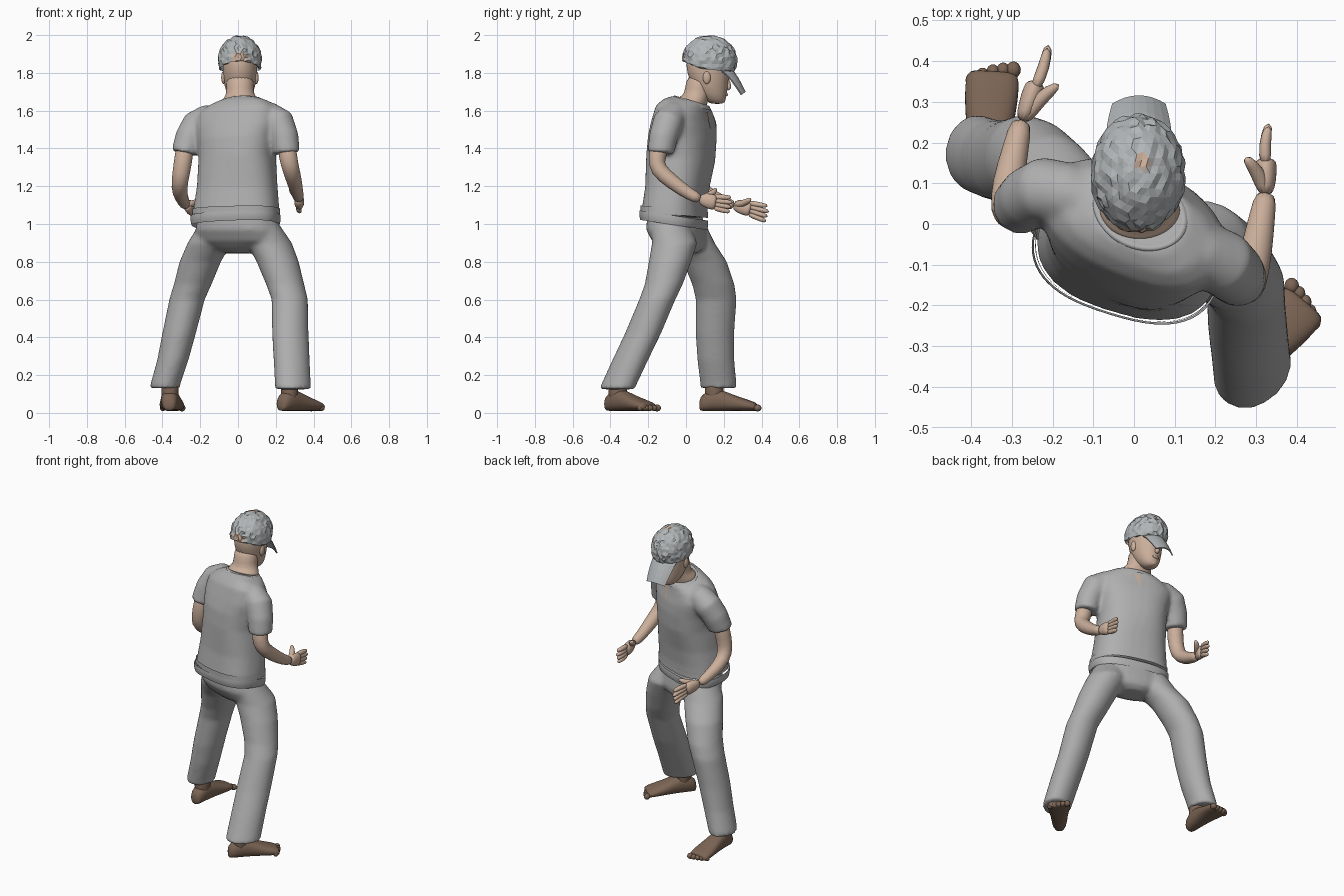
import bpy, bmesh, math, random
from mathutils import Vector

random.seed(4)
if "Cube" in bpy.data.objects:
    bpy.data.objects.remove(bpy.data.objects["Cube"])

X, Y, Z = Vector((1, 0, 0)), Vector((0, 1, 0)), Vector((0, 0, 1))
TURN, WAIST_TURN = -0.42, -0.3  # twist of chest and waist about z
SLOPE = -0.3  # neckline drops towards the chest


def material(name, *rgb):
    m = bpy.data.materials.new(name)
    m.use_nodes = True
    m.diffuse_color = (*rgb, 1)
    node = next(n for n in m.node_tree.nodes if n.type == "BSDF_PRINCIPLED")
    node.inputs["Base Color"].default_value = (*rgb, 1)
    node.inputs["Roughness"].default_value = 0.8
    return m


SHIRT = material("shirt grey", 0.43, 0.43, 0.43)
PANTS = material("trouser grey", 0.42, 0.42, 0.42)
CAP = material("cap grey", 0.45, 0.47, 0.48)
SKIN = material("skin", 0.60, 0.43, 0.33)
FEET = material("dark skin", 0.20, 0.13, 0.09)


def finish(bm, name, mats, smooth=True, subdiv=0):
    bmesh.ops.recalc_face_normals(bm, faces=bm.faces)
    mesh = bpy.data.meshes.new(name)
    bm.to_mesh(mesh)
    bm.free()
    ob = bpy.data.objects.new(name, mesh)
    bpy.context.collection.objects.link(ob)
    for m in mats:
        mesh.materials.append(m)
    for p in mesh.polygons:
        p.use_smooth = smooth
    if subdiv:
        mod = ob.modifiers.new("Subdivision", "SUBSURF")
        mod.levels = mod.render_levels = subdiv
    return ob


def skin_rings(bm, rings, n, caps, power=1.0):
    """Skin a list of (centre, half axis u, half axis v) ellipses."""
    def bulge(w):
        return math.copysign(abs(w) ** power, w)

    loops = []
    for c, u, v in rings:
        angles = [math.tau * i / n for i in range(n)]
        loops.append([bm.verts.new(c + u * bulge(math.cos(a)) + v * bulge(math.sin(a)))
                      for a in angles])
    for lo, hi in zip(loops, loops[1:]):
        for i in range(n):
            j = (i + 1) % n
            bm.faces.new((lo[i], lo[j], hi[j], hi[i]))
    if caps:
        bm.faces.new(loops[0])
        bm.faces.new(loops[-1])


def level_rings(rows, turn=0.0, tilt=0.0):
    """Horizontal ellipses: x, y, z, half width, half depth."""
    side = Vector((math.cos(turn), math.sin(turn), 0))
    fwd = Vector((-side.y, side.x, 0))
    side.z, fwd.z = tilt * side.y, tilt * fwd.y
    return [(Vector(r[:3]), side * r[3], fwd * r[4]) for r in rows]


def path_rings(pts, ref=X, flat=1.0):
    """Circles across a path: x, y, z, radius."""
    ps = [Vector(p[:3]) for p in pts]
    rings = []
    for i, p in enumerate(ps):
        t = (ps[min(i + 1, len(ps) - 1)] - ps[max(i - 1, 0)]).normalized()
        u = ref.cross(t).normalized()
        rings.append((p, u * pts[i][3], t.cross(u) * pts[i][3] * flat))
    return rings


def loft(name, rings, mat, n=16, caps=True, power=1.0):
    bm = bmesh.new()
    skin_rings(bm, rings, n, caps, power)
    return finish(bm, name, [mat], subdiv=1)


def garment(name, parts, mat):
    """Fuse several closed lofts into one smooth piece of cloth."""
    bm = bmesh.new()
    for rings, power in parts:
        skin_rings(bm, rings, 32, True, power)
    ob = finish(bm, name, [mat])
    remesh = ob.modifiers.new("Fuse", "REMESH")
    remesh.mode, remesh.voxel_size, remesh.use_smooth_shade = "VOXEL", .011, True
    relax = ob.modifiers.new("Relax", "SMOOTH")
    relax.factor, relax.iterations = .5, 9
    return ob


def ball(name, loc, scale, mat):
    bm = bmesh.new()
    bmesh.ops.create_uvsphere(bm, u_segments=16, v_segments=10, radius=1)
    for v in bm.verts:
        v.co = Vector(a * b for a, b in zip(v.co, scale)) + Vector(loc)
    return finish(bm, name, [mat])


# Shirt with sleeves, loose hem bands and collar
body = level_rings([(-.01, -.063, 1.035, .232, .162), (-.008, -.058, 1.1, .226, .158),
                    (-.004, -.045, 1.2, .213, .158)], WAIST_TURN)
body += level_rings([(-.004, -.028, 1.35, .203, .166), (-.002, -.02, 1.45, .212, .162),
                     (0, -.012, 1.52, .228, .148)], TURN, SLOPE / 3)
body += level_rings([(0, 0, 1.58, .228, .128), (.005, .012, 1.622, .185, .108),
                     (.015, .03, 1.65, .118, .088)], TURN, SLOPE)
right_sleeve = path_rings([(-.08, .04, 1.575, .06), (-.165, .075, 1.555, .076),
    (-.22, .085, 1.525, .08), (-.255, .065, 1.46, .078), (-.28, .045, 1.385, .071),
    (-.282, .044, 1.375, .07)], Y)
left_sleeve = path_rings([(.08, -.04, 1.585, .06), (.165, -.07, 1.57, .076),
    (.218, -.095, 1.54, .081), (.245, -.12, 1.46, .076), (.256, -.133, 1.385, .071),
    (.257, -.134, 1.375, .07)], Y)
shirt = garment("shirt", [(body, .8), (right_sleeve, 1), (left_sleeve, 1)], SHIRT)
loft("shirt_hem", level_rings([(-.013, -.065, .995, .234, .16), (-.013, -.065, 1.02, .24, .167),
     (-.013, -.065, 1.045, .238, .164)], WAIST_TURN, -.15), SHIRT, 32, False, .76)
loft("hem_band", level_rings([(-.01, -.062, 1.05, .234, .163), (-.01, -.062, 1.08, .232, .163)],
     WAIST_TURN, -.1), SHIRT, 32, False, .78)
loft("collar", level_rings([(.015, .03, 1.63, .13, .098), (.015, .03, 1.656, .12, .09),
     (.015, .03, 1.652, .108, .079)], TURN, SLOPE), SHIRT, 24, False)

# Open neck slit laid on the chest
bm = bmesh.new()
rows = []
for k in range(6):
    w = .003 + .0028 * k
    z = 1.505 + .018 * k
    rows.append([bm.verts.new((.07 + s * w, .17 - .01 * k, z)) for s in (-1, 0, 1)])
for lo, hi in zip(rows, rows[1:]):
    for i in range(2):
        bm.faces.new((lo[i], lo[i + 1], hi[i + 1], hi[i]))
slit = finish(bm, "neck_slit", [SKIN])
wrap = slit.modifiers.new("Wrap", "SHRINKWRAP")
wrap.target, wrap.offset, wrap.wrap_mode = shirt, .004, "ABOVE_SURFACE"

# Arms
loft("right_arm", path_rings([(-.275, .05, 1.45, .05), (-.292, .03, 1.32, .049),
     (-.31, .03, 1.22, .045), (-.31, .1, 1.165, .041), (-.29, .19, 1.12, .032),
     (-.275, .26, 1.095, .028)]), SKIN)
loft("left_arm", path_rings([(.254, -.13, 1.45, .05), (.265, -.155, 1.35, .049),
     (.28, -.155, 1.29, .046), (.3, -.07, 1.22, .041), (.315, .02, 1.155, .032),
     (.325, .08, 1.13, .028)]), SKIN)


def hand(side, wrist, knuckle, tip, thumb, spread):
    w, k, t, th = map(Vector, (wrist, knuckle, tip, thumb))
    mid = (w + k) / 2
    loft(side + "_palm", path_rings([(*w, .027), (*mid, .04), (*k, .044),
         (*(k + (t - k) * .15), .036)], flat=.65), SKIN, 12)
    loft(side + "_thumb", path_rings([(*w, .02), (*(mid * .6 + th * .4), .021), (*th, .012)]), SKIN, 8)
    for i in range(4):
        off = Z * (i - 1.5)
        a, b = k + off * .019, t + off * spread - (t - k) * .07 * abs(i - 2)
        bend = (a + b) / 2 + X * .008 * (-1 if side == "left" else 1)
        loft(f"{side}_finger_{i}", path_rings([(*a, .017), (*bend, .016), (*b, .012)]), SKIN, 8)


hand("right", (-.275, .25, 1.1), (-.245, .33, 1.083), (-.21, .443, 1.05), (-.182, .345, 1.135), .028)
hand("left", (.325, .07, 1.135), (.324, .145, 1.115), (.332, .25, 1.1), (.272, .165, 1.19), .026)

# Trousers
hips = level_rings([(-.01, -.06, 1.05, .2, .135), (-.005, -.055, .97, .225, .142),
    (.005, -.035, .91, .232, .128), (.005, -.015, .87, .16, .1),
    (.005, -.005, .845, .07, .06)], WAIST_TURN)
right_leg = level_rings([(-.11, 0, 1.01, .09, .1), (-.15, .035, .9, .117, .117),
    (-.2, .1, .8, .11, .117), (-.24, .145, .68, .1, .112), (-.27, .16, .6, .094, .108),
    (-.312, .153, .42, .089, .102), (-.345, .158, .28, .083, .098),
    (-.385, .172, .15, .079, .096), (-.386, .172, .132, .079, .096)])
left_leg = level_rings([(.11, -.09, 1.01, .1, .1), (.165, -.06, .9, .12, .12),
    (.21, -.085, .8, .112, .112), (.25, -.118, .68, .102, .1), (.274, -.152, .6, .098, .094),
    (.277, -.228, .42, .102, .09), (.284, -.295, .28, .102, .088),
    (.291, -.36, .14, .104, .084), (.291, -.362, .125, .104, .084)], .75)
garment("trousers", [(hips, .88), (right_leg, 1), (left_leg, 1)], PANTS)


# Bare feet with short toes
def foot(side, heel, toe, out):
    h, t = Vector((*heel, 0)), Vector((*toe, 0))
    run = t - h
    across = Vector((run.y, -run.x, 0)).normalized()
    shape = [(0, .022, .06), (.05, .042, .09), (.25, .05, .125), (.45, .055, .1),
             (.65, .065, .074), (.82, .068, .056), (.9, .063, .046), (.93, .052, .036)]
    loft(side + "_foot", [(h + run * f + Z * (z / 2 + .01), across * w, Z * z / 2)
                          for f, w, z in shape], FEET, power=.85)
    ankle = h + run * .24
    loft(side + "_ankle", level_rings([(*(ankle + Z * .05), .046, .052),
         (*(ankle + Z * .1), .046, .05), (*(ankle + Z * .2), .048, .05)]), FEET)
    for i in range(5):
        c = h + run * (.945 - .006 * i * i) + across * out * (.025 * i - .05)
        r = .018 if i == 0 else .016
        ball(f"{side}_toe_{i}", c + Z * .026, (r, r * 1.15, r), FEET)


foot("right", (-.365, .07), (-.345, .4), -1)
foot("left", (.222, -.42), (.437, -.172), 1)

# Head and neck, flared to fill the neckline
neck = level_rings([(.015, .03, 1.6, .1, .07), (.015, .032, 1.652, .106, .078)], 0, SLOPE)
neck += level_rings([(.012, .052, 1.675, .079, .073), (.01, .066, 1.71, .071, .07),
                     (.01, .08, 1.8, .078, .077)])
loft("neck", neck, SKIN, 20)
loft("head", level_rings([(.01, .165, 1.635, .025, .03), (.01, .158, 1.65, .045, .05),
     (.01, .142, 1.68, .066, .075), (.01, .127, 1.73, .083, .095), (.01, .117, 1.8, .094, .115),
     (.01, .117, 1.88, .092, .12), (.01, .12, 1.94, .06, .08)]), SKIN, 20)
loft("nose", path_rings([(.01, .212, 1.785, .009), (.01, .226, 1.74, .014), (.01, .228, 1.722, .015),
     (.01, .215, 1.71, .01)]), SKIN, 10)
ball("lips", (.01, .211, 1.685), (.024, .012, .009), SKIN)
ball("chin", (.01, .188, 1.655), (.026, .02, .016), SKIN)
for side, s in (("left", 1), ("right", -1)):
    ball(side + "_ear", (.01 + s * .087, .11, 1.775), (.012, .021, .034), SKIN)

# Crumpled cap with a rear opening and a top button
bm = bmesh.new()
bmesh.ops.create_icosphere(bm, subdivisions=4, radius=1)
below = []
for v in bm.verts:
    k = random.uniform(.955, 1.025)
    v.co = Vector((.01 + v.co.x * .117 * k, .124 + v.co.y * .146 * k, 1.865 + v.co.z * .134 * k))
    rim = 1.822 + .4 * max(0, .08 - v.co.y) - .1 * max(0, v.co.y - .08)
    if v.co.z < rim - .02:
        below.append(v)
    else:
        v.co.z = max(v.co.z, rim)
bmesh.ops.delete(bm, geom=below, context="VERTS")
for f in bm.faces:
    c = f.calc_center_median()
    opening = c.y < .06 and math.hypot(c.x - .01, c.z - 1.868) < .042
    button = c.z > 1.95 and math.hypot(c.x - .02, c.y - .15) < .021
    f.material_index = int(opening or button)
finish(bm, "cap_crown", [CAP, SKIN], smooth=False)

# Drooping brim
bm = bmesh.new()
N = 8
grid = []
for j in range(5):
    t = j / 4
    us = [2 * i / N - 1 for i in range(N + 1)]
    grid.append([bm.verts.new((.012 + .082 * u * (1 - .2 * t * t),
                               .238 + .078 * t - .045 * u * u * (1 - .55 * t),
                               1.825 - .125 * t ** 1.3 - .015 * u * u)) for u in us])
for a, b in zip(grid, grid[1:]):
    for i in range(N):
        bm.faces.new((a[i], a[i + 1], b[i + 1], b[i]))
brim = finish(bm, "cap_brim", [CAP], smooth=False)
brim.modifiers.new("Thickness", "SOLIDIFY").thickness = .008
